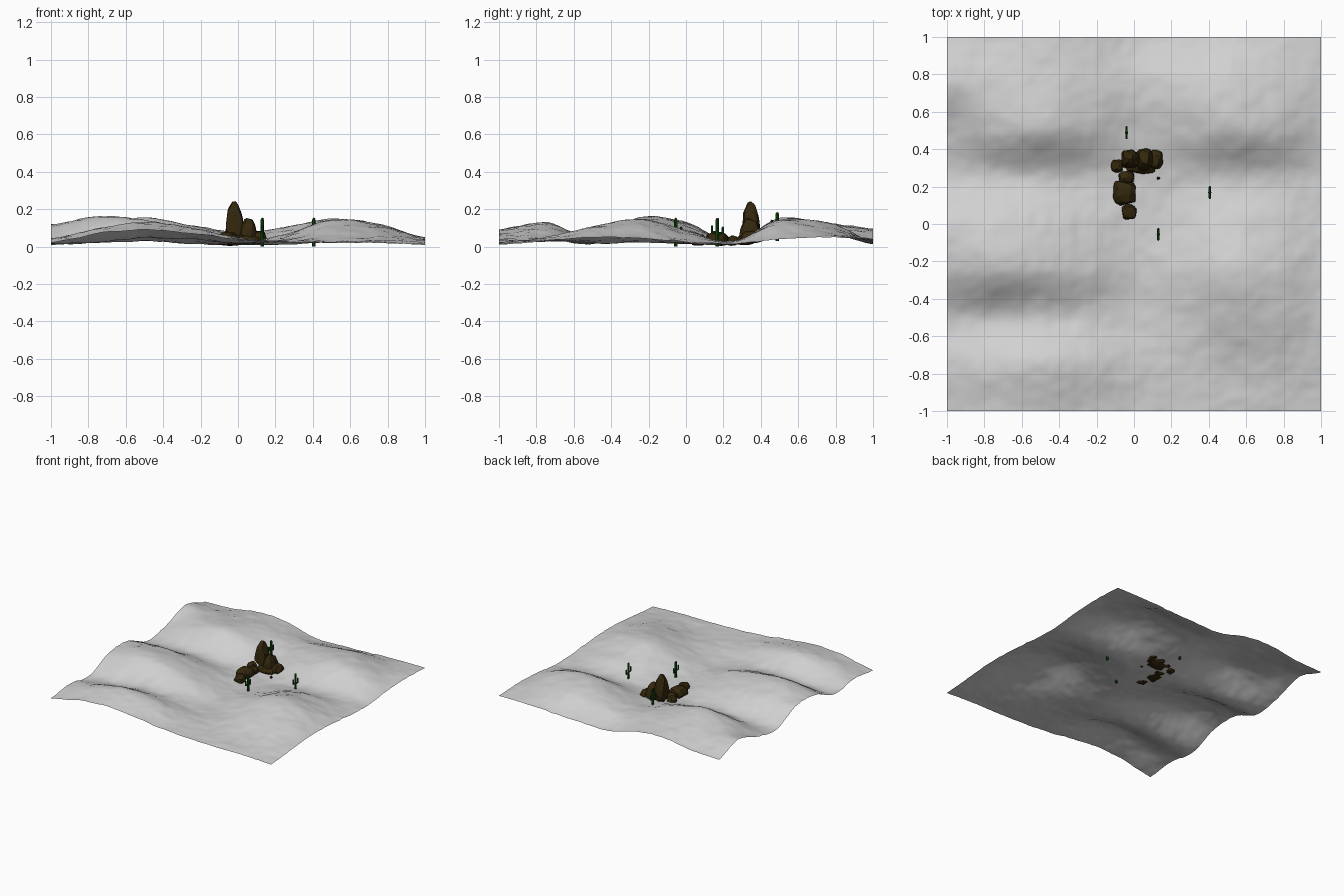
import bpy, bmesh, math, random
from mathutils import Vector, Matrix, noise

if "Cube" in bpy.data.objects:
    bpy.data.objects.remove(bpy.data.objects["Cube"])

random.seed(4)


def material(name, rgb):
    m = bpy.data.materials.new(name)
    m.diffuse_color = (*rgb, 1)
    m.use_nodes = True
    m.node_tree.nodes["Principled BSDF"].inputs["Base Color"].default_value = m.diffuse_color
    return m


SAND = material("pale grey sand", (0.64, 0.64, 0.64))
ROCK = material("dark brown rock", (0.033, 0.02, 0.004))
GREEN = material("cactus green", (0.007, 0.08, 0.005))


def finish(bm, name, mat, smooth=False):
    bmesh.ops.recalc_face_normals(bm, faces=bm.faces)
    me = bpy.data.meshes.new(name)
    bm.to_mesh(me)
    bm.free()
    me.materials.append(mat)
    for p in me.polygons:
        p.use_smooth = smooth
    ob = bpy.data.objects.new(name, me)
    bpy.context.collection.objects.link(ob)
    return ob


# Dune heights in hundredths, rows from front (y=-1) to back, columns x=-1..1
DUNES = [
    (2, 7, 9, 7, 4, 2.5, 2, 2, 1),
    (4.5, 9.5, 13, 10, 4.5, 3, 4, 5, 3),
    (1.5, 2.5, 4.5, 4, 1.5, 4, 10, 10, 5),
    (10.5, 15.5, 14, 9, 2.5, 6.5, 14.5, 12, 4.5),
    (11, 13, 11, 6, 1.5, 3.5, 8.5, 7, 2.5),
    (1.2, 2, 3, 1.5, 1.2, 1.5, 2.5, 3, 1.5),
    (5, 11, 15, 10.5, 5, 8.5, 14, 12, 4),
    (12, 11, 13, 11, 7.5, 10, 13, 9, 5),
    (5, 6, 9.5, 8, 2, 2, 3, 4, 4),
]


def spline(v, t):
    # smooth curve through evenly spaced values
    i = min(int(t), len(v) - 2)
    f = t - i
    a, b, c, d = v[max(i - 1, 0)], v[i], v[i + 1], v[min(i + 2, len(v) - 1)]
    return b + 0.5 * f * (c - a + f * (2 * a - 5 * b + 4 * c - d + f * (3 * (b - c) + d - a)))


def ground(x, y):
    u, w = max(0, min(8, (x + 1) * 4)), max(0, min(8, (y + 1) * 4))
    z = spline([spline(r, u) for r in DUNES], w) / 100
    z += 0.005 * noise.noise(Vector((x * 9, y * 9, 0))) + 0.004 * noise.noise(Vector((x * 22, y * 22, 5)))
    return max(z, 0.008)


# Rolling dune sheet
bm = bmesh.new()
bmesh.ops.create_grid(bm, x_segments=90, y_segments=90, size=1)
for v in bm.verts:
    v.co.z = ground(v.co.x, v.co.y)
dunes = finish(bm, "dunes", SAND, True)
if dunes.data.polygons[0].normal.z < 0:
    dunes.data.flip_normals()


# Faceted boulders: hull of scattered points on a rounded box, narrowed upward
def rock(name, x, y, wx, wy, top, taper=0.7):
    bm = bmesh.new()
    base = max(0.004, ground(x, y) - 0.012)
    for _ in range(45):
        d = Vector([random.gauss(0, 1) for _ in range(3)]).normalized()
        p = [math.copysign(abs(c) ** 0.65, c) for c in d]
        h = (p[2] + 1) / 2
        s = 1 - (1 - taper) * h * h
        bm.verts.new((x + p[0] * wx / 2 * s, y + p[1] * wy / 2 * s, base + h * (top - base)))
    bmesh.ops.convex_hull(bm, input=bm.verts)
    bmesh.ops.delete(bm, geom=[v for v in bm.verts if not v.link_faces], context='VERTS')
    finish(bm, name, ROCK)


rock("rock_spire", -0.02, 0.345, 0.115, 0.115, 0.243, 0.45)
rock("rock_shoulder", 0.055, 0.345, 0.10, 0.13, 0.157, 0.5)
rock("rock_east", 0.115, 0.345, 0.085, 0.11, 0.085)
rock("rock_apron", 0.04, 0.315, 0.18, 0.10, 0.065)
rock("rock_west", -0.09, 0.31, 0.07, 0.075, 0.065)
rock("rock_link", -0.04, 0.25, 0.09, 0.07, 0.06)
rock("rock_south", -0.05, 0.17, 0.135, 0.15, 0.08)
rock("rock_south_small", -0.025, 0.065, 0.085, 0.09, 0.07)


# Cacti: column plus two upturned arms, each limb a tube with a round tip
def tube(bm, a, b, r):
    a, b = Vector(a), Vector(b)
    d = b - a
    rot = Vector((0, 0, 1)).rotation_difference(d).to_matrix().to_4x4()
    bmesh.ops.create_cone(bm, cap_ends=True, segments=8, radius1=r, radius2=r, depth=d.length,
                          matrix=Matrix.Translation((a + b) / 2) @ rot)
    bmesh.ops.create_icosphere(bm, subdivisions=1, radius=r, matrix=Matrix.Translation(b))


def cactus(name, x, y, top):
    bm = bmesh.new()
    tube(bm, (x, y, top - 0.155), (x, y, top - 0.009), 0.009)
    for side, low in ((-1, 0.078), (1, 0.085)):
        elbow = (x, y + side * 0.029, top - low)
        tube(bm, (x, y, top - low), elbow, 0.006)
        tube(bm, elbow, (x, y + side * 0.029, top - low + 0.032), 0.006)
    finish(bm, name, GREEN)


cactus("cactus_front", 0.13, -0.055, 0.155)
cactus("cactus_right", 0.405, 0.168, 0.155)
cactus("cactus_back", -0.04, 0.488, 0.185)

# Pebble beside the rocks
rock("pebble", 0.13, 0.245, 0.02, 0.014, 0.03)
